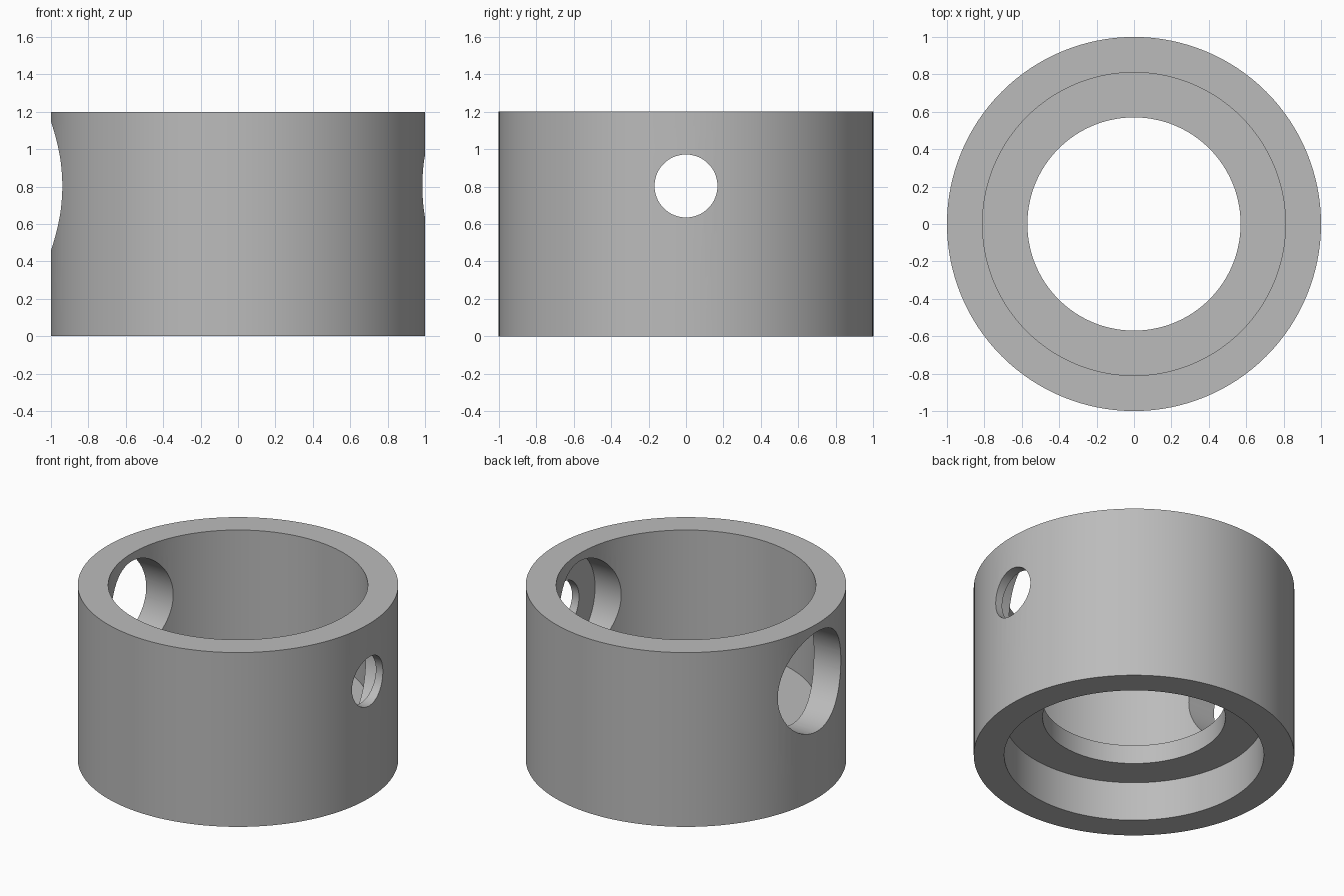
import bpy
import bmesh
import math
from mathutils import Matrix, Vector

SEGMENTS = 128
HOLE_Z = 0.803

cube = bpy.data.objects.get("Cube")
if cube:
    bpy.data.objects.remove(cube, do_unlink=True)

# Single plain grey finish
grey = bpy.data.materials.new("plain_grey")
grey.use_nodes = True
colour = (0.5, 0.5, 0.5, 1.0)
grey.diffuse_color = colour
grey.node_tree.nodes["Principled BSDF"].inputs["Base Color"].default_value = colour


def add_object(name, bm):
    bmesh.ops.recalc_face_normals(bm, faces=bm.faces)
    mesh = bpy.data.meshes.new(name)
    bm.to_mesh(mesh)
    bm.free()
    mesh.materials.append(grey)
    obj = bpy.data.objects.new(name, mesh)
    bpy.context.collection.objects.link(obj)
    return obj


def lathe(name, profile):
    """Turn a closed (radius, height) profile around the z axis."""
    bm = bmesh.new()
    verts = [bm.verts.new((r, 0, z)) for r, z in profile]
    edges = [bm.edges.new((v, verts[i - 1])) for i, v in enumerate(verts)]
    bmesh.ops.spin(bm, geom=verts + edges, cent=(0, 0, 0), axis=(0, 0, 1),
                   angle=math.tau, steps=SEGMENTS, use_merge=True)
    bmesh.ops.remove_doubles(bm, verts=bm.verts, dist=0.0001)
    return add_object(name, bm)


def cross_drill(name, radius, start, end):
    """Cylinder cutter lying along x."""
    bm = bmesh.new()
    place = Matrix.Translation(Vector(((start + end) / 2, 0, HOLE_Z)))
    bmesh.ops.create_cone(bm, cap_ends=True, segments=96, radius1=radius,
                          radius2=radius, depth=end - start,
                          matrix=place @ Matrix.Rotation(math.pi / 2, 4, 'Y'))
    obj = add_object(name, bm)
    obj.hide_render = True
    return obj


# Sleeve with an inner flange between the upper and lower bores
sleeve = lathe("flanged_sleeve", [
    (1.0, 0), (1.0, 1.2), (0.81, 1.2), (0.81, 0.4),
    (0.57, 0.4), (0.57, 0.27), (0.81, 0.27), (0.81, 0)])

# Wide hole ends as a flat pocket in the far wall; a narrow hole pierces it
cutters = [cross_drill("wide_hole_cutter", 0.343, -1.3, 0.933),
           cross_drill("narrow_hole_cutter", 0.168, 0.5, 1.3)]

bpy.ops.object.select_all(action='DESELECT')
bpy.context.view_layer.objects.active = sleeve
sleeve.select_set(True)
for cutter in cutters:
    cut = sleeve.modifiers.new(cutter.name, 'BOOLEAN')
    cut.operation = 'DIFFERENCE'
    cut.solver = 'EXACT'
    cut.object = cutter
    bpy.ops.object.modifier_apply(modifier=cut.name)
for cutter in cutters:
    bpy.data.objects.remove(cutter, do_unlink=True)

bpy.ops.object.shade_smooth_by_angle(angle=math.radians(30))
